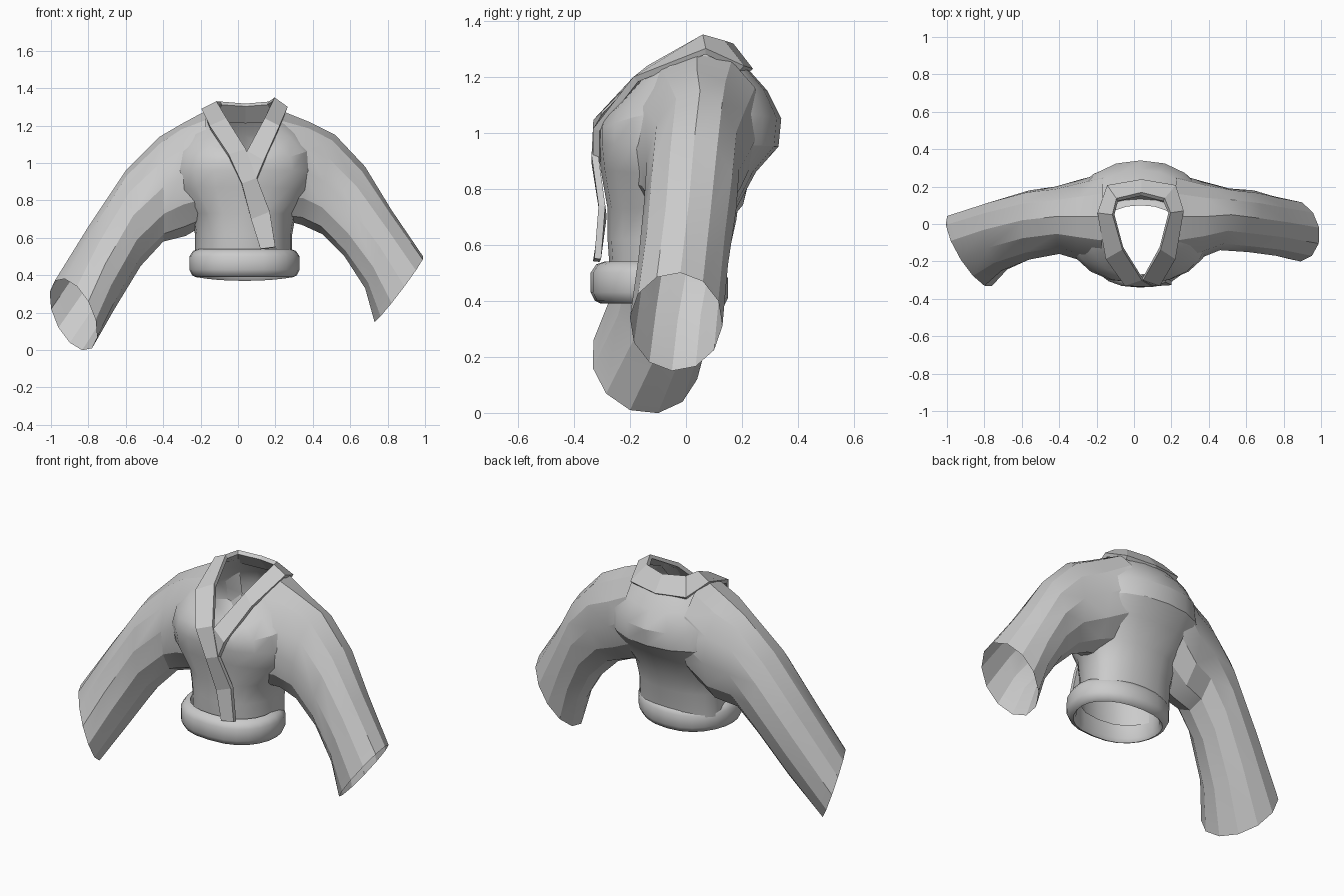
import bpy
import bmesh
import math
from mathutils import Vector

cube = bpy.data.objects.get("Cube")
if cube:
    bpy.data.objects.remove(cube, do_unlink=True)

cloth = bpy.data.materials.new("grey_cloth")
cloth.use_nodes = True
GREY = (0.6, 0.6, 0.6, 1)
cloth.diffuse_color = GREY
cloth.node_tree.nodes["Principled BSDF"].inputs["Base Color"].default_value = GREY


def loft(name, rings, closed=True, angle=30):
    """Skin a list of equal-length point rows."""
    bm = bmesh.new()
    rows = [[bm.verts.new(p) for p in ring] for ring in rings]
    n = len(rows[0])
    for a, b in zip(rows, rows[1:]):
        for i in range(n if closed else n - 1):
            j = (i + 1) % n
            bm.faces.new((a[i], a[j], b[j], b[i]))
    bmesh.ops.recalc_face_normals(bm, faces=bm.faces)
    mesh = bpy.data.meshes.new(name)
    bm.to_mesh(mesh)
    bm.free()
    mesh.materials.append(cloth)
    obj = bpy.data.objects.new(name, mesh)
    bpy.context.collection.objects.link(obj)
    bpy.ops.object.select_all(action="DESELECT")
    obj.select_set(True)
    bpy.context.view_layer.objects.active = obj
    bpy.ops.object.shade_smooth_by_angle(angle=math.radians(angle))
    return obj


def body_ring(x0, x1, yf, yb, zf, zs, zb, taper=0.8, yc=0.0, n=20):
    """Ring with its own front, side and back heights; taper shapes the front."""
    pts = []
    for i in range(n):
        t = math.tau * i / n
        c, s = math.cos(t), math.sin(t)
        power = taper if s < 0 else 0.9
        x = (x0 + x1) / 2 + (x1 - x0) / 2 * math.copysign(abs(c) ** power, c)
        y_end, z_end = (yf, zf) if s < 0 else (yb, zb)
        pts.append((x, yc + (y_end - yc) * abs(s), zs + (z_end - zs) * s * s))
    return pts


def sleeve_ring(top, bottom, front, n=12):
    """Ellipse through a top, bottom and front point."""
    top, bottom, front = Vector(top), Vector(bottom), Vector(front)
    mid = (top + bottom) / 2
    return [mid + (top - mid) * math.cos(math.tau * i / n)
            + (front - mid) * math.sin(math.tau * i / n) for i in range(n)]


# Torso: waist, overhanging chest, shoulders, open neckline
torso = [body_ring(x0, x1, yf, yb, z, z, z) for x0, x1, yf, yb, z in (
    (-.23, .29, -.27, .13, .48),
    (-.23, .29, -.28, .15, .62),
    (-.25, .31, -.28, .18, .73))]
torso += [
    body_ring(-.35, .41, -.305, .25, .87, .85, .86),
    body_ring(-.37, .43, -.315, .33, .96, .96, .95),
    body_ring(-.34, .41, -.315, .34, 1.01, 1.08, 1.05),
    body_ring(-.26, .33, -.305, .29, 1.04, 1.19, 1.15, .9, .03),
    body_ring(-.16, .23, -.28, .21, 1.05, 1.28, 1.24, 1.3, .05)]
loft("torso", torso, angle=30)

# Sleeves: wide tubes flowing out of the shoulders, open at the cuff
loft("left_sleeve", [sleeve_ring(*r) for r in (
    ((.23, .04, 1.28), (.22, .0, .70), (.23, -.23, .96)),
    ((.38, .04, 1.22), (.34, .01, .67), (.36, -.18, .95)),
    ((.52, .05, 1.15), (.45, .0, .62), (.46, -.14, .9)),
    ((.68, .03, .98), (.57, .0, .5), (.61, -.15, .75)),
    ((.82, .01, .75), (.68, -.03, .33), (.76, -.17, .55)),
    ((.99, -.02, .5), (.73, -.05, .15), (.89, -.2, .34)))], angle=24)
loft("right_sleeve", [sleeve_ring(*r) for r in (
    ((-.17, .04, 1.28), (-.16, .0, .68), (-.17, -.23, .96)),
    ((-.30, .04, 1.21), (-.28, .01, .61), (-.30, -.19, .93)),
    ((-.42, .04, 1.14), (-.40, .0, .58), (-.40, -.16, .87)),
    ((-.6, .02, .96), (-.52, -.03, .45), (-.56, -.19, .72)),
    ((-.8, -.03, .66), (-.66, -.1, .22), (-.71, -.25, .46)),
    ((-.98, -.09, .37), (-.78, -.20, .01), (-.8, -.33, .26)))], angle=24)

# Crossed collar band: inner and outer edge from the front end round the neck
collar = loft("collar", [
    ((.20, -.315, .55), (.12, -.32, .54)),
    ((.17, -.30, .74), (.07, -.295, .70)),
    ((.10, -.325, .92), (.02, -.325, .89)),
    ((.04, -.29, 1.07), (-.05, -.32, 1.04)),
    ((-.06, -.13, 1.23), (-.15, -.18, 1.19)),
    ((-.11, .05, 1.32), (-.19, .06, 1.28)),
    ((-.09, .13, 1.32), (-.14, .20, 1.23)),
    ((.04, .16, 1.31), (.04, .23, 1.22)),
    ((.16, .13, 1.32), (.22, .20, 1.23)),
    ((.19, .06, 1.34), (.26, .07, 1.29)),
    ((.14, -.13, 1.23), (.22, -.18, 1.19)),
    ((.05, -.29, 1.06), (.14, -.32, 1.01)),
    ((-.01, -.30, .95), (.09, -.32, .89))], closed=False)
bpy.ops.object.shade_flat()
thick = collar.modifiers.new("thickness", "SOLIDIFY")
thick.thickness = 0.024
thick.offset = 0

# Belt: rounded band with an inner wall
belt = []
for inset, z in ((.05, .54), (.02, .53), (0, .50), (0, .43), (.015, .40),
                 (.035, .39), (.05, .41), (.05, .54)):
    belt.append(body_ring(-.26 + inset, .33 - inset, -.34 + inset, .15 - inset,
                          z, z, z - .02, yc=-.09, n=24))
loft("belt", belt, angle=40)
